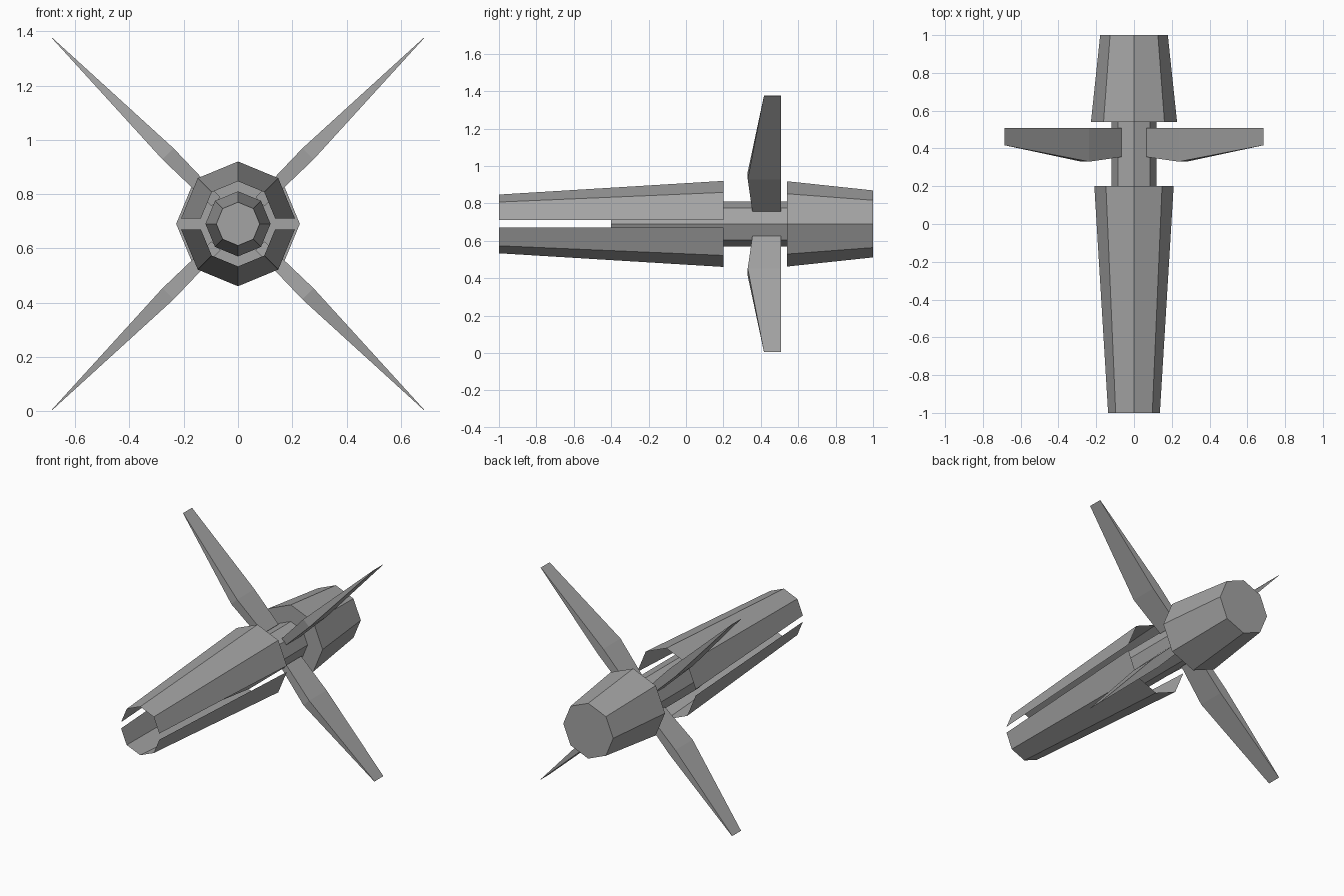
import bpy, bmesh, math
from mathutils import Matrix, Vector

if "Cube" in bpy.data.objects:
    bpy.data.objects.remove(bpy.data.objects["Cube"])

CENTER_Z = 0.69
grey = bpy.data.materials.new("hull_grey")
grey.diffuse_color = (0.37, 0.37, 0.37, 1)
grey.use_nodes = True
grey.node_tree.nodes["Principled BSDF"].inputs["Base Color"].default_value = grey.diffuse_color


def finish(name, bm):
    bmesh.ops.recalc_face_normals(bm, faces=bm.faces)
    mesh = bpy.data.meshes.new(name)
    bm.to_mesh(mesh)
    bm.free()
    mesh.materials.append(grey)
    obj = bpy.data.objects.new(name, mesh)
    bpy.context.collection.objects.link(obj)
    return obj


def ring(bm, y, r, start, count, lift=0.0):
    """Octagon corners at depth y, beginning at corner number start."""
    out = []
    for i in range(start, start + count):
        a = i * math.pi / 4
        out.append(bm.verts.new((r * math.cos(a), y, CENTER_Z + lift + r * math.sin(a))))
    return out


def octagon_body(name, sections):
    """Closed eight-sided body through (y, radius) sections."""
    bm = bmesh.new()
    rings = [ring(bm, y, r, 0, 8) for y, r in sections]
    for a, b in zip(rings, rings[1:]):
        for i in range(8):
            j = (i + 1) % 8
            bm.faces.new((a[i], a[j], b[j], b[i]))
    bm.faces.new(rings[0])
    bm.faces.new(rings[-1][::-1])
    return finish(name, bm)


def half_shell(name, start, lift):
    """Open thin half-octagon cover, moved away from the centre to leave a slot."""
    bm = bmesh.new()
    a = ring(bm, -1.0, 0.137, start, 5, lift)
    b = ring(bm, 0.2, 0.21, start, 5, lift)
    for i in range(4):
        bm.faces.new((a[i], b[i], b[i + 1], a[i + 1]))
    bm.normal_update()
    # make the faces point outward
    for f in bm.faces:
        if f.normal.dot(f.calc_center_median() - Vector((0, f.calc_center_median().y, CENTER_Z))) < 0:
            f.normal_flip()
    mesh = bpy.data.meshes.new(name)
    bm.to_mesh(mesh)
    bm.free()
    mesh.materials.append(grey)
    bpy.context.collection.objects.link(bpy.data.objects.new(name, mesh))


def fin(name, angle):
    """Flat-sided blade pointing outward, thickest at the kink, sharp at the tip."""
    bm = bmesh.new()
    # distance out, leading edge y, half thickness
    stations = [(0.115, 0.355, 0.023), (0.365, 0.33, 0.029), (0.969, 0.417, 0.001)]
    loops = []
    for r, lead, t in stations:
        loops.append([bm.verts.new((r, y, s * t))
                      for y, s in ((lead, -1), (lead, 1), (0.507, 1), (0.507, -1))])
    for a, b in zip(loops, loops[1:]):
        for i in range(4):
            j = (i + 1) % 4
            bm.faces.new((a[i], a[j], b[j], b[i]))
    bm.faces.new(loops[0])
    bm.faces.new(loops[-1][::-1])
    bm.transform(Matrix.Translation((0, 0, CENTER_Z)) @ Matrix.Rotation(-angle, 4, 'Y'))
    finish(name, bm)


# Inner core with a tapered nose, and the closed rear housing
octagon_body("core", [(-0.4, 0.08), (0.0, 0.12), (0.54, 0.12)])
octagon_body("rear_housing", [(0.54, 0.228), (1.0, 0.179)])

# Two long open covers with a slot between them
half_shell("upper_shell", 0, 0.02)
half_shell("lower_shell", 4, -0.02)

# Four diagonal fins
for k, label in enumerate(("upper_right", "upper_left", "lower_left", "lower_right")):
    fin("fin_" + label, math.radians(45 + 90 * k))
